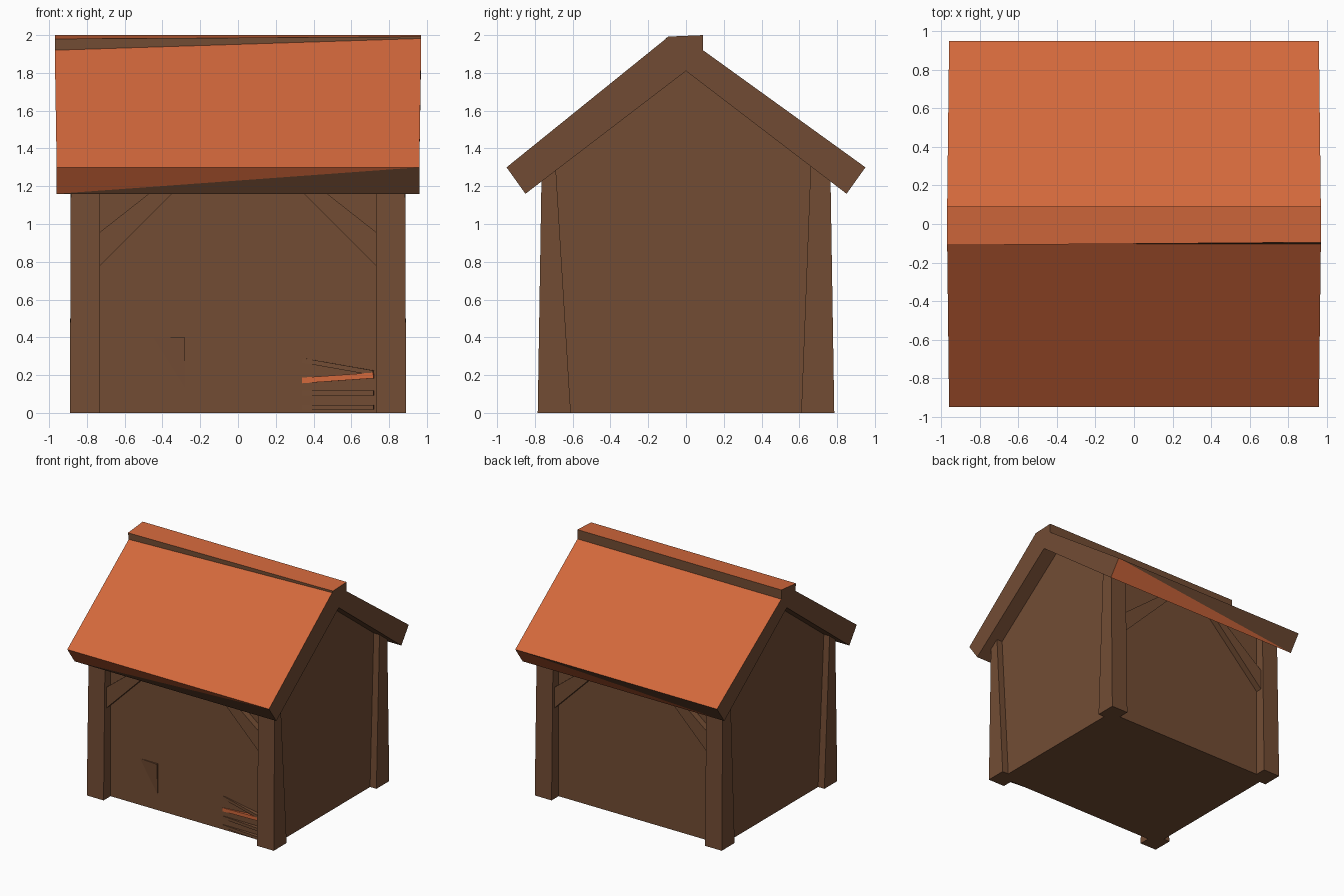
import bpy, bmesh
from math import radians
from mathutils import Matrix, Vector

if "Cube" in bpy.data.objects:
    bpy.data.objects.remove(bpy.data.objects["Cube"])


def material(name, rgb):
    m = bpy.data.materials.new(name)
    m.diffuse_color = (*rgb, 1)
    m.use_nodes = True
    m.node_tree.nodes["Principled BSDF"].inputs["Base Color"].default_value = m.diffuse_color
    return m


WOOD = material("brown_wood", (0.17, 0.073, 0.034))
TILE = material("orange_tile", (0.65, 0.14, 0.045))


def finish(name, bm, mats):
    bmesh.ops.recalc_face_normals(bm, faces=bm.faces[:])
    me = bpy.data.meshes.new(name)
    bm.to_mesh(me)
    bm.free()
    for m in mats:
        me.materials.append(m)
    ob = bpy.data.objects.new(name, me)
    bpy.context.collection.objects.link(ob)
    return ob


def loft(name, a, b, mat=WOOD):
    """Solid between two matching outlines."""
    bm = bmesh.new()
    va = [bm.verts.new(p) for p in a]
    vb = [bm.verts.new(p) for p in b]
    n = len(a)
    bm.faces.new(va)
    bm.faces.new(vb)
    for i in range(n):
        j = (i + 1) % n
        bm.faces.new((va[i], va[j], vb[j], vb[i]))
    return finish(name, bm, [mat])


def box(name, centre, size, turn, tilt, mat=WOOD):
    bm = bmesh.new()
    bmesh.ops.create_cube(bm, size=1)
    mx = (Matrix.Translation(centre) @ Matrix.Rotation(radians(turn), 4, 'Z')
          @ Matrix.Rotation(radians(tilt), 4, 'Y') @ Matrix.Diagonal((*size, 1)))
    bm.transform(mx)
    return finish(name, bm, [mat])


# Walls: solid gabled body reaching up under the roof
gable = [(-0.69, 0), (0.69, 0), (0.69, 1.31), (0, 1.83), (-0.69, 1.31)]
loft("walls", [(-0.83, y, z) for y, z in gable], [(0.83, y, z) for y, z in gable])

# Corner posts (tapered) and diagonal braces, repeated on all four corners
brace = [(0.74, 0.77), (0.74, 0.95), (0.32, 1.28), (0.23, 1.28)]
for sy, side, inner in ((-1, "front", 0.69), (1, "back", 0.66)):
    for sx, hand in ((-1, "left"), (1, "right")):
        foot = [(0.73, 0.61), (0.89, 0.61), (0.89, 0.785), (0.73, 0.785)]
        head = [(0.73, inner, 1.31), (0.885, inner, 1.31),
                (0.885, 0.765, 1.25), (0.73, 0.765, 1.25)]
        loft(f"{side}_{hand}_post", [(sx * x, sy * y, 0) for x, y in foot],
             [(sx * x, sy * y, z) for x, y, z in head])
        loft(f"{side}_{hand}_brace", [(sx * x, sy * 0.66, z) for x, z in brace],
             [(sx * x, sy * 0.745, z) for x, z in brace])

# Roof: one profile lofted from left to right, the ridge step fading out at the front right
left = [(-0.85, 1.16), (-0.95, 1.30), (-0.10, 1.92), (-0.11, 1.98), (0.09, 2.0),
        (0.09, 1.92), (0.95, 1.30), (0.85, 1.16), (0, 1.81)]
right = list(left)
right[2], right[3] = (-0.105, 1.982), (-0.095, 1.992)
bm = bmesh.new()
L = [bm.verts.new((-0.97 if 1 < i < 6 else -0.96, y, z)) for i, (y, z) in enumerate(left)]
R = [bm.verts.new((0.97 if 1 < i < 6 else 0.96, y, z)) for i, (y, z) in enumerate(right)]
bm.faces.new(L)
bm.faces.new(R)
for i in range(9):
    j = (i + 1) % 9
    if i == 0:      # front eave, split into tile and wood
        bm.faces.new((L[1], L[0], R[1])).material_index = 1
        bm.faces.new((L[0], R[0], R[1]))
    elif i == 6:    # back eave
        bm.faces.new((R[6], R[7], L[7])).material_index = 1
        bm.faces.new((R[6], L[7], L[6]))
    else:
        f = bm.faces.new((L[i], L[j], R[j], R[i]))
        f.material_index = 1 if i in (1, 3, 5) else 0
finish("roof", bm, [WOOD, TILE])

# Stack of loose boards poking out of the front wall
for k, (z, thick, tilt, mat) in enumerate(((0.03, 0.025, 0, WOOD), (0.105, 0.025, 0, WOOD),
                                           (0.185, 0.03, -4, TILE), (0.245, 0.025, 10, WOOD))):
    box(f"loose_board_{k + 1}", (0.53, -0.68, z), (0.38, 0.06, thick), -5, tilt, mat)

# Corner of a panel just showing through the front wall
corner = [(-0.45, -0.69, 0.40), (-0.28, -0.705, 0.40), (-0.28, -0.69, 0.13)]
loft("panel_corner", corner, [(x, -0.66, z) for x, y, z in corner])
